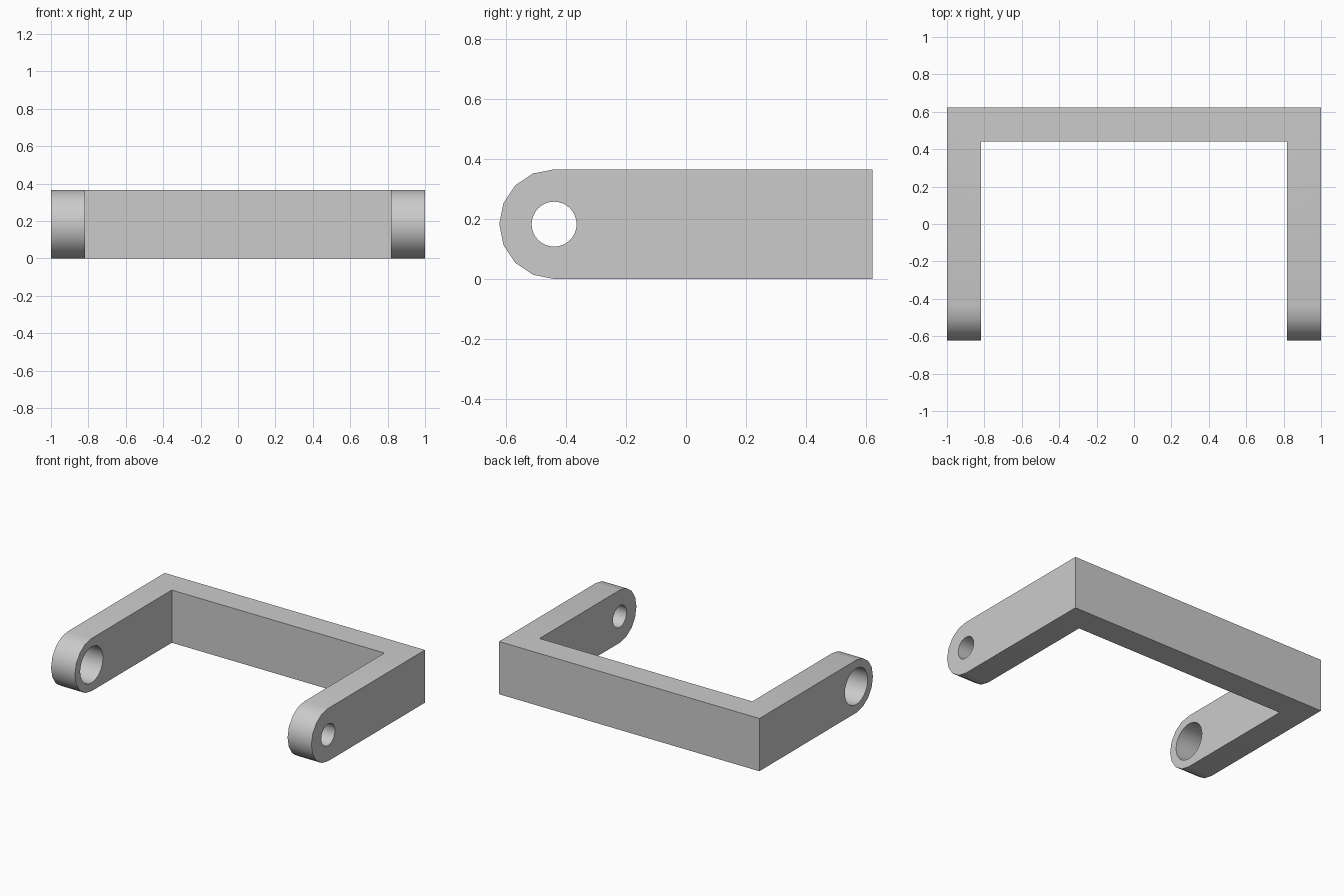
import bpy, math

cube = bpy.data.objects.get("Cube")
if cube:
    bpy.data.objects.remove(cube, do_unlink=True)

HEIGHT = 0.366
RADIUS = HEIGHT / 2
BACK = 0.623
PIVOT_Y = RADIUS - BACK
THICK = 0.183

grey = bpy.data.materials.new("plain grey")
grey.use_nodes = True
colour = (0.6, 0.6, 0.6, 1)
grey.diffuse_color = colour
grey.node_tree.nodes["Principled BSDF"].inputs["Base Color"].default_value = colour


def extrude_side(name, profile, x0, x1):
    """Prism along x from a (y, z) outline."""
    n = len(profile)
    verts = [(x, y, z) for x in (x0, x1) for y, z in profile]
    faces = [tuple(reversed(range(n))), tuple(range(n, 2 * n))]
    faces += [(i, (i + 1) % n, n + (i + 1) % n, n + i) for i in range(n)]
    mesh = bpy.data.meshes.new(name)
    mesh.from_pydata(verts, [], faces)
    mesh.materials.append(grey)
    obj = bpy.data.objects.new(name, mesh)
    bpy.context.collection.objects.link(obj)
    return obj


def arc(radius, start, end, steps):
    angles = [start + (end - start) * i / steps for i in range(steps + 1)]
    return [(PIVOT_Y + radius * math.cos(a), RADIUS + radius * math.sin(a)) for a in angles]


# U-shaped bracket: a side outline with rounded front ends
outline = [(BACK, 0), (BACK, HEIGHT)] + arc(RADIUS, math.pi / 2, 1.5 * math.pi, 8)
bracket = extrude_side("bracket", outline, -1, 1)

# Cutters: the gap between the arms, and a wide and a narrow pivot hole
inner = 1 - THICK
gap_back = BACK - THICK
gap = extrude_side("gap_cutter", [(-1, -1), (gap_back, -1), (gap_back, 1), (-1, 1)], -inner, inner)
wide_hole = extrude_side("wide_hole_cutter", arc(0.125, 0, math.tau, 32)[:-1], -1.2, -0.6)
narrow_hole = extrude_side("narrow_hole_cutter", arc(0.075, 0, math.tau, 32)[:-1], 0.6, 1.2)

bpy.ops.object.select_all(action="DESELECT")
bracket.select_set(True)
bpy.context.view_layer.objects.active = bracket
for cutter in (gap, wide_hole, narrow_hole):
    cutter.hide_render = True
    cut = bracket.modifiers.new(cutter.name, "BOOLEAN")
    cut.operation = "DIFFERENCE"
    cut.solver = "EXACT"
    cut.object = cutter
    bpy.ops.object.modifier_apply(modifier=cut.name)
    bpy.data.objects.remove(cutter, do_unlink=True)

# Smooth the rounded ends and holes, keep the corners sharp
bpy.ops.object.shade_smooth_by_angle(angle=math.radians(30))
